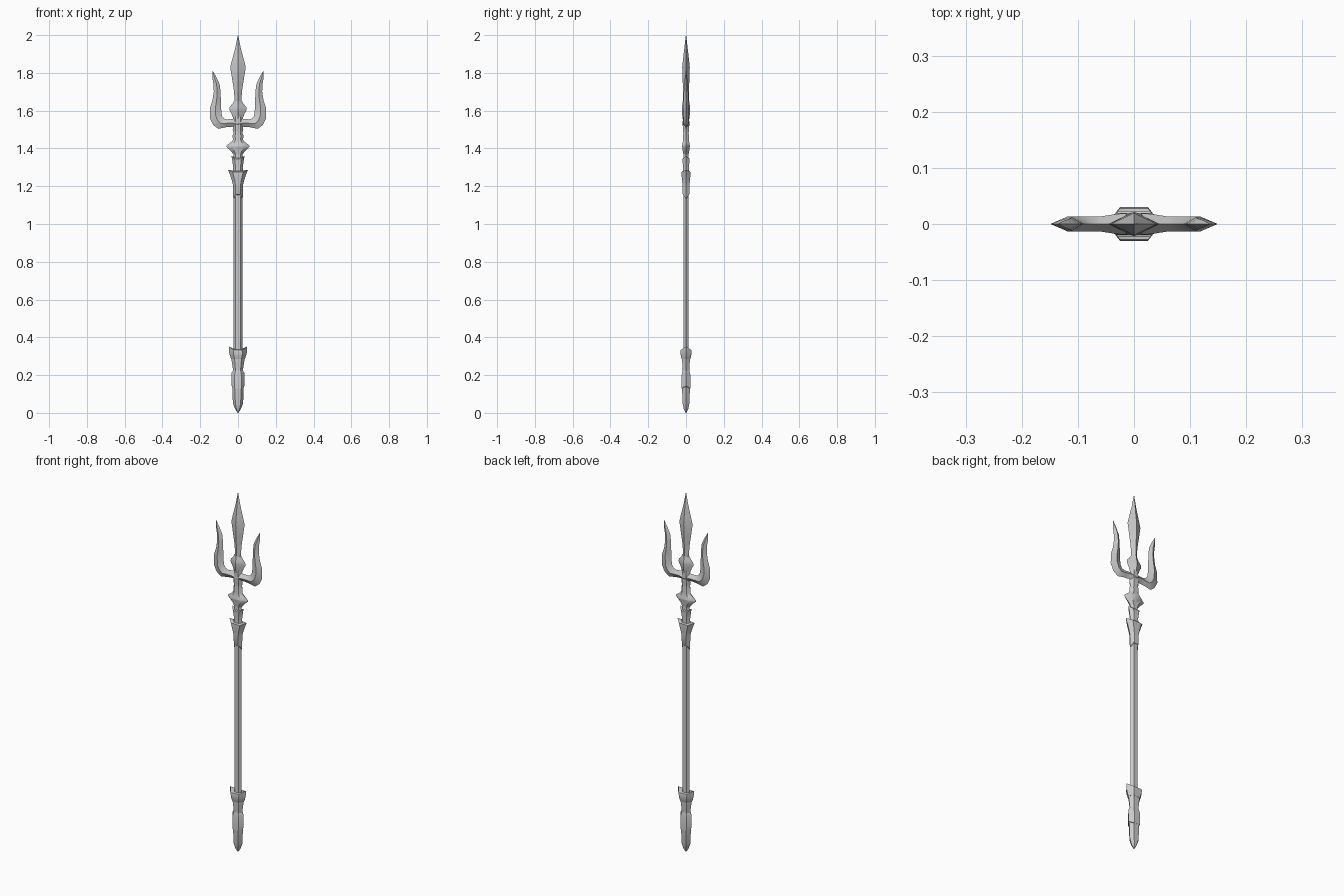
import bpy, math


def make(name, verts, faces):
    mesh = bpy.data.meshes.new(name)
    mesh.from_pydata(verts, [], faces)
    obj = bpy.data.objects.new(name, mesh)
    bpy.context.collection.objects.link(obj)
    bpy.ops.object.select_all(action='DESELECT')
    obj.select_set(True)
    bpy.context.view_layer.objects.active = obj
    bpy.ops.object.mode_set(mode='EDIT')
    bpy.ops.mesh.select_all(action='SELECT')
    bpy.ops.mesh.remove_doubles(threshold=0.0002)
    bpy.ops.mesh.normals_make_consistent(inside=False)
    bpy.ops.object.mode_set(mode='OBJECT')
    bpy.ops.object.shade_smooth_by_angle(angle=math.radians(35))
    return obj


def skin(name, rings):
    """Join equal-length rings of points into a capped tube."""
    n = len(rings[0])
    verts = [p for r in rings for p in r]
    faces = [(i * n + j, i * n + (j + 1) % n, (i + 1) * n + (j + 1) % n, (i + 1) * n + j)
             for i in range(len(rings) - 1) for j in range(n)]
    faces += [tuple(range(n)), tuple(range(len(verts) - n, len(verts)))]
    return make(name, verts, faces)


def hexes(name, rows):
    """Flattened hexagonal loft; rows are z, half width, half depth, side-corner lift."""
    rings = []
    for z, a, b, lift in rows:
        rings.append([(a, 0, z + lift), (a * .52, b, z), (-a * .52, b, z),
                      (-a, 0, z + lift), (-a * .52, -b, z), (a * .52, -b, z)])
    return skin(name, rings)


def diamonds(name, rows):
    """Four-sided loft; rows are z, half width, half depth."""
    return skin(name, [[(a, 0, z), (0, b, z), (-a, 0, z), (0, -b, z)] for z, a, b in rows])


# long handle
hexes("shaft", [(0.25, .023, .014, 0), (1.38, .023, .014, 0)])

# pommel: pointed cap, notched sleeve, neck and collar
hexes("pommel_cap", [(0, .002, .002, 0), (.02, .015, .012, 0), (.05, .027, .018, 0),
                     (.135, .031, .021, .012)])
hexes("pommel_sleeve", [(.13, .034, .023, .012), (.20, .034, .023, .012),
                        (.225, .026, .017, 0)])
hexes("pommel_neck", [(.215, .026, .017, 0), (.24, .028, .018, 0), (.285, .035, .021, 0),
                      (.30, .035, .021, 0)])
hexes("pommel_collar", [(.285, .036, .022, 0), (.300, .042, .027, 0), (.325, .048, .030, 0),
                        (.333, .048, .028, .018), (.335, .024, .015, 0)])

# socket joining handle and head, with swept-up corners
hexes("socket", [(1.155, .022, .015, -.025), (1.16, .025, .018, -.025), (1.21, .027, .019, 0),
                 (1.235, .035, .021, .005), (1.255, .044, .023, .01), (1.275, .053, .023, .012),
                 (1.28, .030, .018, 0)])
hexes("socket_neck", [(1.27, .028, .017, 0), (1.30, .025, .016, 0), (1.335, .032, .018, .012),
                      (1.345, .036, .018, .016), (1.35, .021, .014, 0), (1.38, .022, .014, 0)])

# diamond guard and ribbed neck below the crossbar
hexes("guard", [(1.365, .022, .013, 0), (1.385, .036, .017, 0), (1.408, .061, .020, 0),
                (1.415, .061, .020, 0), (1.435, .035, .017, 0), (1.445, .027, .015, 0),
                (1.47, .029, .016, 0), (1.48, .023, .014, 0), (1.50, .028, .016, 0),
                (1.53, .026, .018, 0), (1.57, .023, .016, 0)])

# knob and central blade
diamonds("knob", [(1.555, .024, .018), (1.585, .035, .021), (1.605, .046, .022),
                  (1.62, .044, .022), (1.635, .030, .019), (1.65, .022, .017)])
diamonds("central_blade", [(1.62, .022, .017), (1.66, .018, .015), (1.71, .022, .015),
                           (1.76, .030, .018), (1.83, .041, .020), (1.87, .031, .016),
                           (1.93, .015, .009), (2.0, .0008, .0008)])

# crossbar sweeping up into a side prong: outer x, z, inner x, z, half depth
path = [(0, 1.49, 0, 1.568, .020), (.03, 1.515, .03, 1.556, .018),
        (.065, 1.512, .06, 1.554, .013), (.105, 1.504, .074, 1.558, .013),
        (.132, 1.525, .084, 1.570, .013), (.149, 1.560, .088, 1.592, .013),
        (.148, 1.615, .090, 1.625, .013), (.135, 1.655, .091, 1.66, .013),
        (.128, 1.70, .092, 1.70, .012), (.130, 1.74, .097, 1.74, .010),
        (.136, 1.775, .113, 1.775, .006), (.136, 1.812, .135, 1.812, .0005)]
for side, label in ((-1, "left"), (1, "right")):
    skin(label + "_prong", [[(side * ox, 0, oz), (side * (ox + ix) / 2, t, (oz + iz) / 2),
                             (side * ix, 0, iz), (side * (ox + ix) / 2, -t, (oz + iz) / 2)]
                            for ox, oz, ix, iz, t in path])
